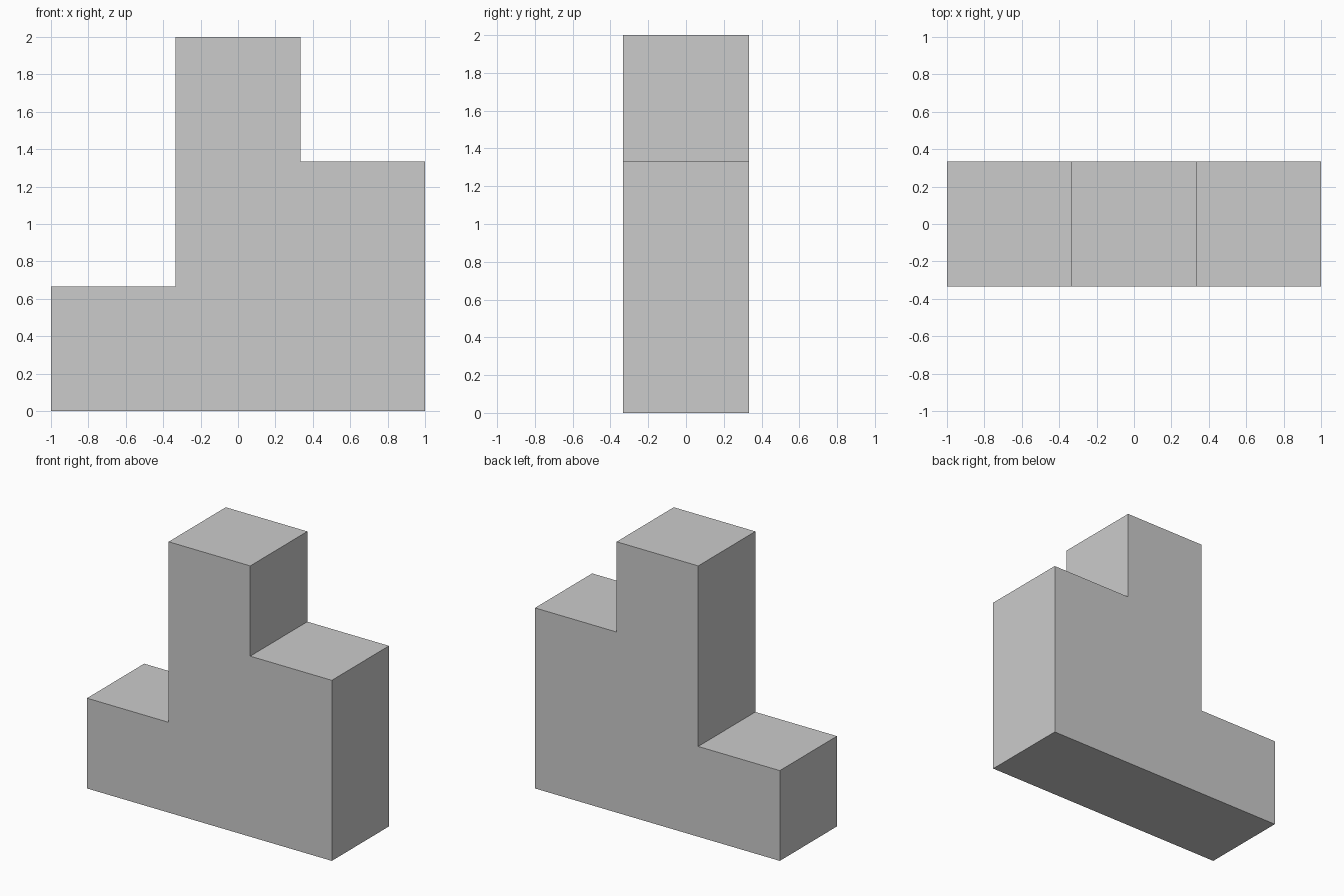
import bpy
import bmesh
from mathutils import Vector

if "Cube" in bpy.data.objects:
    bpy.data.objects.remove(bpy.data.objects["Cube"])

S = 2 / 3          # step width, depth and height unit
D = S / 2          # half depth

# Front silhouette of the three-step podium (x, z)
profile = [(-1, 0), (1, 0), (1, 2 * S), (D, 2 * S),
           (D, 3 * S), (-D, 3 * S), (-D, S), (-1, S)]

# Extrude the silhouette from front to back
bm = bmesh.new()
front = bm.faces.new([bm.verts.new((x, -D, z)) for x, z in profile])
result = bmesh.ops.extrude_face_region(bm, geom=[front], use_keep_orig=True)
back_verts = [g for g in result["geom"] if isinstance(g, bmesh.types.BMVert)]
bmesh.ops.translate(bm, verts=back_verts, vec=Vector((0, 2 * D, 0)))
bmesh.ops.recalc_face_normals(bm, faces=bm.faces)

mesh = bpy.data.meshes.new("winners_podium")
bm.to_mesh(mesh)
bm.free()
podium = bpy.data.objects.new("winners_podium", mesh)
bpy.context.collection.objects.link(podium)
